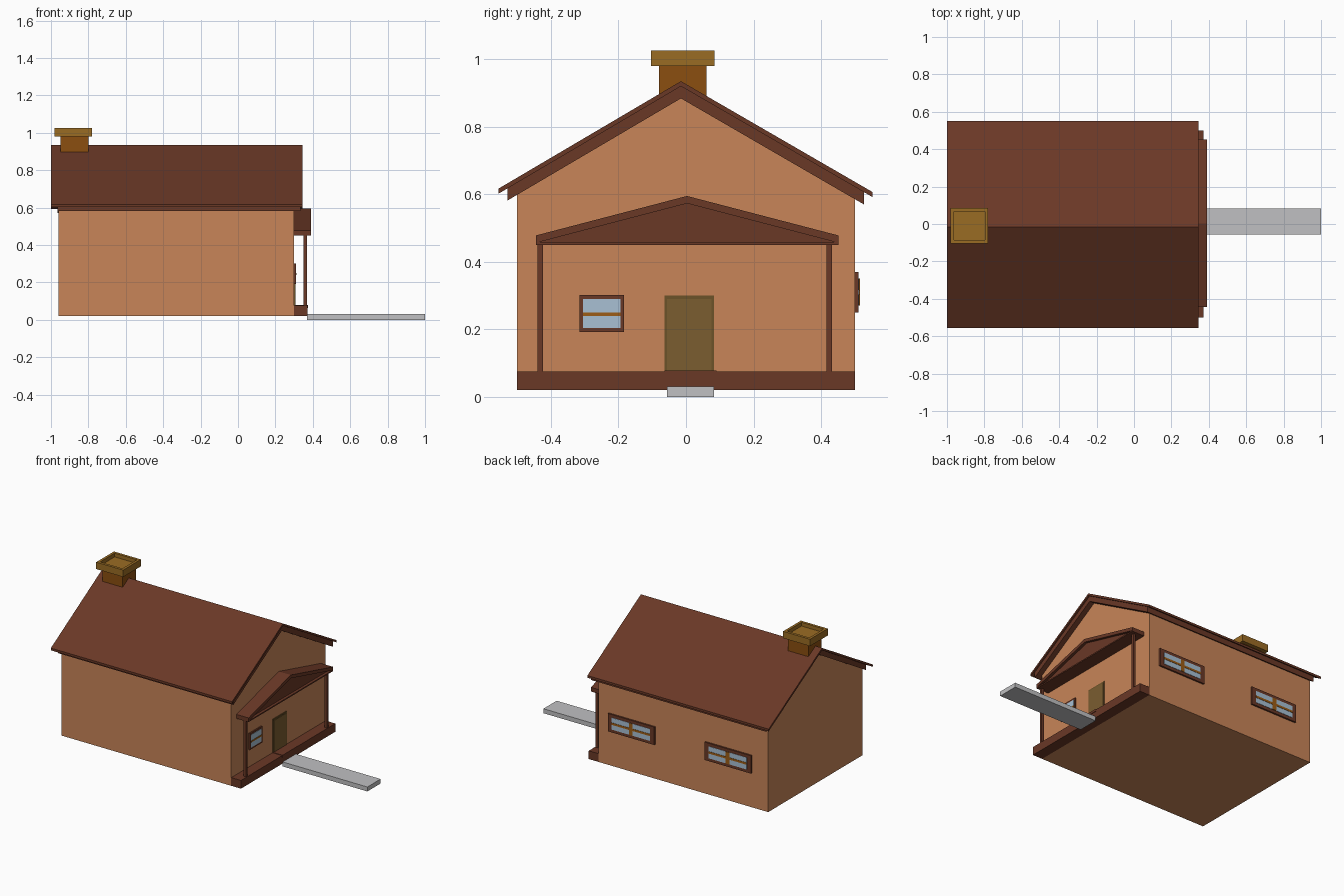
import bpy, bmesh

if "Cube" in bpy.data.objects:
    bpy.data.objects.remove(bpy.data.objects["Cube"])


def material(name, rgb):
    m = bpy.data.materials.new(name)
    lin = [((c / 255 + 0.055) / 1.055) ** 2.4 for c in rgb]
    m.diffuse_color = (*lin, 1)
    m.use_nodes = True
    m.node_tree.nodes["Principled BSDF"].inputs["Base Color"].default_value = m.diffuse_color
    return m


WALL = material("clay_wall", (200, 133, 88))
BROWN = material("dark_brown_wood", (106, 56, 38))
STACK = material("chimney_brown", (139, 78, 16))
CAP = material("chimney_cap_ochre", (154, 108, 36))
DOOR = material("door_olive_brown", (123, 93, 48))
TRIM = material("door_frame_brown", (108, 82, 40))
GLASS = material("window_glass", (168, 192, 212))
BAR = material("window_bar_orange", (156, 92, 22))
STONE = material("path_grey", (192, 192, 194))


def finish(bm, name, mat):
    bmesh.ops.recalc_face_normals(bm, faces=bm.faces)
    me = bpy.data.meshes.new(name)
    bm.to_mesh(me)
    bm.free()
    me.materials.append(mat)
    ob = bpy.data.objects.new(name, me)
    bpy.context.collection.objects.link(ob)
    return ob


def prism(name, profile, x0, x1, mat):
    """Extrude a closed (y, z) profile from x0 to x1."""
    bm = bmesh.new()
    f = bm.faces.new([bm.verts.new((x0, y, z)) for y, z in profile])
    ext = bmesh.ops.extrude_face_region(bm, geom=[f])["geom"]
    bmesh.ops.translate(bm, vec=(x1 - x0, 0, 0),
                        verts=[v for v in ext if isinstance(v, bmesh.types.BMVert)])
    return finish(bm, name, mat)


def box(name, x, y, z, mat):
    return prism(name, [(y[0], z[0]), (y[1], z[0]), (y[1], z[1]), (y[0], z[1])], *x, mat)


def gable(left, ridge, right, drop):
    """Chevron profile with vertical thickness drop."""
    pts = [left, ridge, right]
    return pts + [(y, z - drop) for y, z in reversed(pts)]


# House body with gable ends
prism("house_walls", [(-0.5, 0.02), (0.5, 0.02), (0.5, 0.595), (-0.015, 0.89), (-0.5, 0.605)],
      -0.96, 0.30, WALL)

# Roof: thin covering over a thicker, shorter under layer
prism("roof_covering", gable((-0.555, 0.617), (-0.015, 0.935), (0.552, 0.607), 0.015),
      -1.0, 0.345, BROWN)
prism("roof_under_layer", gable((-0.528, 0.62), (-0.015, 0.922), (0.527, 0.608), 0.038),
      -0.965, 0.335, BROWN)

# Chimney stack and hollowed cap
box("chimney_stack", (-0.95, -0.80), (-0.08, 0.06), (0.80, 0.985), STACK)
cap = box("chimney_cap", (-0.98, -0.78), (-0.103, 0.085), (0.98, 1.026), CAP)
bm = bmesh.new()
bm.from_mesh(cap.data)
bm.normal_update()
top = [f for f in bm.faces if f.normal.z > 0.9]
bmesh.ops.inset_region(bm, faces=top, thickness=0.025)
ext = bmesh.ops.extrude_face_region(bm, geom=top)["geom"]
bmesh.ops.translate(bm, vec=(0, 0, -0.025),
                    verts=[v for v in ext if isinstance(v, bmesh.types.BMVert)])
bmesh.ops.delete(bm, geom=[f for f in top if f.is_valid], context="FACES")
bm.to_mesh(cap.data)
bm.free()

# Porch: deck, posts, beam, recessed pediment and small roof
box("porch_deck", (0.30, 0.372), (-0.5, 0.5), (0.02, 0.075), BROWN)
for side, y in (("left", -0.44), ("right", 0.416)):
    box("porch_post_" + side, (0.35, 0.368), (y, y + 0.017), (0.07, 0.46), BROWN)
box("porch_beam", (0.30, 0.39), (-0.445, 0.452), (0.45, 0.458), BROWN)
prism("porch_pediment", [(-0.435, 0.456), (0.44, 0.456), (0.44, 0.47), (0.003, 0.585), (-0.435, 0.47)],
      0.30, 0.372, BROWN)
prism("porch_roof", gable((-0.445, 0.478), (0.003, 0.595), (0.452, 0.478), 0.022),
      0.30, 0.39, BROWN)

# Door with frame and step
box("door_frame", (0.295, 0.304), (-0.063, 0.083), (0.07, 0.30), TRIM)
box("door_panel", (0.30, 0.307), (-0.056, 0.076), (0.07, 0.29), DOOR)
box("door_step", (0.30, 0.375), (-0.063, 0.09), (0.062, 0.078), BROWN)

# Front window
box("front_window_frame", (0.295, 0.309), (-0.315, -0.184), (0.192, 0.302), BROWN)
box("front_window_glass", (0.303, 0.311), (-0.305, -0.194), (0.204, 0.29), GLASS)
box("front_window_bar", (0.305, 0.313), (-0.305, -0.194), (0.239, 0.25), BAR)

# Two four-pane windows on the far side wall
for i, xc in enumerate((0.05, -0.668)):
    n = "side_window_%d_" % (i + 1)
    box(n + "frame", (xc - 0.172, xc + 0.172), (0.495, 0.511), (0.25, 0.37), BROWN)
    box(n + "glass", (xc - 0.142, xc + 0.142), (0.505, 0.513), (0.27, 0.35), GLASS)
    box(n + "upright", (xc - 0.014, xc + 0.014), (0.507, 0.515), (0.27, 0.35), BAR)
    box(n + "crossbar", (xc - 0.142, xc + 0.142), (0.507, 0.515), (0.303, 0.317), BAR)

# Garden path
box("path", (0.37, 1.0), (-0.057, 0.083), (0.0, 0.03), STONE)
